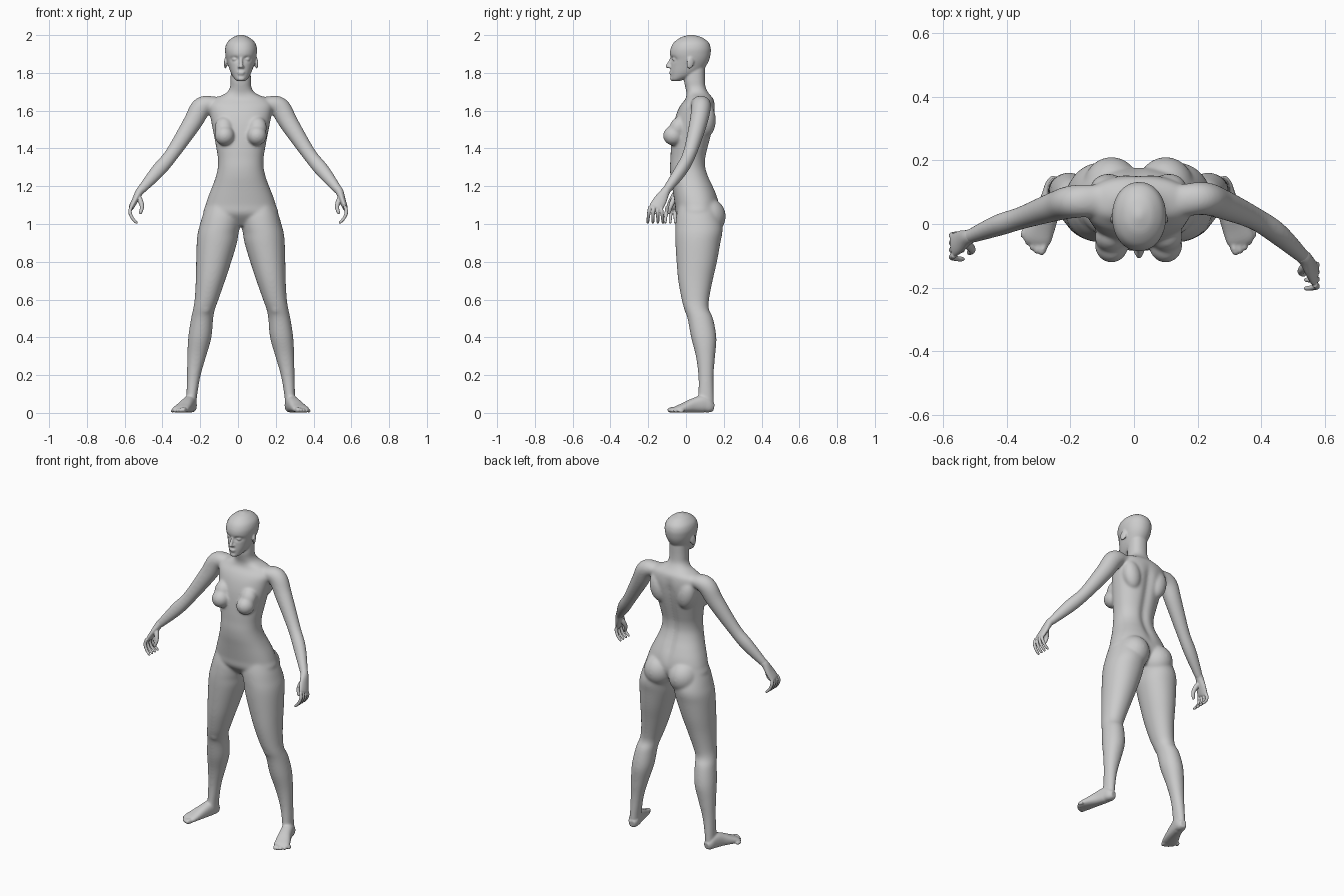
import bpy, bmesh
from math import sin, cos, pi, exp, copysign
from mathutils import Vector, Matrix, Euler

C = 0.0145  # symmetry plane of the trunk


def spline(secs, steps):
    """Catmull-Rom through tuples of any length."""
    out = []
    for i in range(len(secs) - 1):
        p0, p1, p2 = secs[max(i - 1, 0)], secs[i], secs[i + 1]
        p3 = secs[min(i + 2, len(secs) - 1)]
        for k in range(steps):
            t = k / steps
            out.append([0.5 * (2*b + (c - a)*t + (2*a - 5*b + 4*c - d)*t*t + (3*b - a - 3*c + d)*t**3)
                        for a, b, c, d in zip(p0, p1, p2, p3)])
    return out + [list(secs[-1])]


def loft(bm, secs, ref=None, n=32, power=2.0, steps=4):
    """Skin sections (x, y, z, ra, rb); flat rings, or rings square to the path if ref is given."""
    rows = spline(secs, steps)
    pts = [Vector(r[:3]) for r in rows]
    rings, e = [], 2 / power
    for i, r in enumerate(rows):
        a, b = Vector((1, 0, 0)), Vector((0, 1, 0))
        if ref:
            t = (pts[min(i + 1, len(pts) - 1)] - pts[max(i - 1, 0)]).normalized()
            b = Vector(ref)
            b = (b - t * b.dot(t)).normalized()
            a = b.cross(t)
        ring = []
        for k in range(n):
            c, s = cos(2*pi*k/n), sin(2*pi*k/n)
            ring.append(bm.verts.new(pts[i] + a * r[3] * copysign(abs(c)**e, c)
                                     + b * r[4] * copysign(abs(s)**e, s)))
        rings.append(ring)
    for r0, r1 in zip(rings, rings[1:]):
        for k in range(n):
            bm.faces.new((r0[k], r0[(k+1) % n], r1[(k+1) % n], r1[k]))
    bm.faces.new(rings[0])
    bm.faces.new(rings[-1])
    return [v for ring in rings for v in ring]


def ball(bm, loc, size, rot=(0, 0, 0)):
    m = Matrix.Translation(loc) @ Euler(rot).to_matrix().to_4x4() @ Matrix.Diagonal((*size, 1))
    bmesh.ops.create_uvsphere(bm, u_segments=24, v_segments=14, radius=1, matrix=m)


def finish(bm, name, voxel):
    """Fuse overlapping parts into one smooth skin."""
    bmesh.ops.recalc_face_normals(bm, faces=bm.faces[:])
    me = bpy.data.meshes.new(name)
    bm.to_mesh(me)
    bm.free()
    ob = bpy.data.objects.new(name, me)
    bpy.context.collection.objects.link(ob)
    mod = ob.modifiers.new("skin", 'REMESH')
    mod.mode, mod.voxel_size, mod.use_smooth_shade = 'VOXEL', voxel, True
    dg = bpy.context.evaluated_depsgraph_get()
    new = bpy.data.meshes.new_from_object(ob.evaluated_get(dg))
    ob.modifiers.clear()
    ob.data = new
    new.name = name
    new.polygons.foreach_set("use_smooth", [True] * len(new.polygons))
    sm = ob.modifiers.new("smooth", 'SMOOTH')
    sm.factor, sm.iterations = 0.5, 4
    return ob


def flat(rows, x=C):
    """Rows (z, half width, front y, back y) to ring sections."""
    return [(x, (f + b) / 2, z, w, (b - f) / 2) for z, w, f, b in rows]


body = bmesh.new()

# trunk and neck, with a spine groove
trunk = loft(body, flat([
    (.99, .10, .0, .13), (1.05, .193, -.05, .17), (1.1, .186, -.058, .175), (1.15, .17, -.066, .165),
    (1.2, .15, -.074, .145), (1.25, .132, -.082, .122), (1.3, .121, -.085, .107), (1.35, .121, -.082, .107),
    (1.4, .129, -.08, .118), (1.46, .14, -.075, .133), (1.53, .154, -.065, .148), (1.59, .165, -.048, .155),
    (1.63, .17, -.028, .153), (1.662, .145, -.003, .145), (1.69, .082, .003, .122), (1.72, .058, -.003, .105),
    (1.76, .054, -.01, .1), (1.83, .052, -.005, .1)]), n=64, power=2.25)
for v in trunk:
    if v.co.y > .05 and 1.1 < v.co.z < 1.65:
        fade = min(1, (v.co.z - 1.1) / .1, (1.65 - v.co.z) / .08)
        v.co.y -= .014 * fade * exp(-((v.co.x - C) / .024) ** 2)

# head, with eye sockets pressed in
head = loft(body, flat([
    (1.756, .018, -.07, -.035), (1.765, .031, -.079, -.01), (1.785, .046, -.081, .045),
    (1.81, .058, -.082, .085), (1.84, .068, -.08, .108), (1.87, .077, -.079, .123),
    (1.9, .083, -.085, .13), (1.93, .084, -.081, .131), (1.96, .074, -.065, .12),
    (1.985, .048, -.033, .09), (1.997, .022, .0, .055), (2.002, .006, .02, .032)], .016),
    n=72, power=2.1, steps=6)
for v in head:
    if v.co.y < 0:
        dx = abs(v.co.x - .016) - .034
        v.co.y += .017 * exp(-(dx / .017) ** 2 - ((v.co.z - 1.873) / .011) ** 2)

# nose and mouth
loft(body, [(.016, -.072, 1.888, .008, .008), (.016, -.083, 1.862, .008, .01),
            (.016, -.094, 1.84, .011, .012), (.016, -.09, 1.826, .01, .01)], n=16)
ball(body, (.016, -.098, 1.834), (.011, .011, .009))
ball(body, (.016, -.079, 1.803), (.021, .011, .005))
ball(body, (.016, -.077, 1.794), (.018, .011, .006))
ball(body, (.016, -.072, 1.769), (.02, .013, .012))

for s in (-1, 1):
    X = lambda d: C + s * d
    # face details and ear
    ball(body, (.016 + s*.011, -.084, 1.831), (.007, .01, .007))
    ball(body, (.016 + s*.033, -.06, 1.872), (.016, .012, .009), (0, 0, s*.35))
    ball(body, (.016 + s*.082, .022, 1.853), (.007, .02, .033), (-.2, 0, s*.3))
    # breast
    ball(body, (X(.085), -.066, 1.468), (.053, .056, .053))
    ball(body, (X(.088), -.042, 1.51), (.05, .046, .06), (-.35, 0, 0))
    # shoulder blade, buttock
    ball(body, (X(.095), .11, 1.55), (.055, .048, .09), (0, s*.2, 0))
    ball(body, (X(.085), .115, 1.04), (.09, .096, .098))
    # leg: rows (z, inner x, outer x, front y, back y)
    leg = [(1.12, .04, .17, -.03, .15), (1.05, .0, .2, -.05, .175), (.99, .003, .218, -.056, .192),
           (.95, .012, .228, -.057, .192), (.9, .02, .233, -.056, .182), (.8, .05, .236, -.05, .164),
           (.7, .083, .238, -.041, .141), (.6, .118, .244, -.023, .122), (.55, .136, .252, -.009, .121),
           (.5, .146, .263, .008, .143), (.4, .155, .278, .027, .161), (.3, .183, .283, .052, .154),
           (.2, .212, .285, .065, .146), (.1, .23, .287, .065, .146), (.05, .235, .288, .06, .146),
           (.012, .24, .286, .065, .14)]
    loft(body, [(X((i + o) / 2), (f + b) / 2, z, (o - i) / 2, (b - f) / 2) for z, i, o, f, b in leg],
         n=48, power=2.1)
    ball(body, (X(.188), .022, .56), (.034, .034, .045))
    # foot and toes
    loft(body, [(X(.258), .147, .03, .018, .02), (X(.262), .125, .034, .03, .033),
                (X(.27), .09, .046, .034, .045), (X(.285), .04, .039, .037, .038),
                (X(.305), -.01, .027, .043, .026), (X(.319), -.045, .019, .045, .018),
                (X(.325), -.062, .014, .038, .012)], ref=(0, 0, 1), power=2.4)
    for t in range(5):
        r = .0155 - .0014 * t
        ball(body, (X(.299 + .0155 * t), -.074 + .003 * t * t, r), (r * .8, .027 - .002 * t, r), (0, 0, s * .3))

# arms follow a slightly different pose on each side: shoulder, upper arm, elbow, forearm, wrist
poses = {"right": (-1, [(-.19, .07, 1.62), (-.245, .056, 1.53), (-.35, .02, 1.37),
                        (-.425, -.004, 1.28), (-.522, -.042, 1.17)], (-.564, -.066, 1.09)),
         "left": (1, [(.217, .08, 1.62), (.272, .064, 1.53), (.377, .018, 1.37),
                      (.45, -.03, 1.28), (.538, -.11, 1.17)], (.566, -.158, 1.09))}
radii = [(.054, .052), (.05, .047), (.038, .036), (.038, .034), (.022, .022)]
for side, (s, path, knuckle) in poses.items():
    arm = [(C + s*.04, .075, 1.635, .032, .045), (C + s*.13, .074, 1.637, .037, .05)]
    arm += [(*p, *r) for p, r in zip(path, radii)]
    loft(body, arm, ref=(0, 1, 0), steps=6)

    # hand: palm, four curled fingers, thumb
    hand = bmesh.new()
    w, k, f = Vector(path[-1]), Vector(knuckle), Vector(path[-2])
    mid = w.lerp(k, .5)
    loft(hand, [(*w.lerp(f, .15), .022, .022), (*w, .021, .024), (*mid, .017, .034),
                (*k, .014, .037), (*(k + (k - w) * .1), .008, .033)], ref=(0, 1, 0))
    for i in range(4):
        u = (i - 1.5) / 1.5
        d = .004 * (1 - abs(u))
        base = k + Vector((0, u * .028, .004 + d))
        loft(hand, [(*(base + Vector((-s * dx, u * dy - .004, -dz - d))), r, r) for dx, dy, dz, r in
                    [(0, 0, 0, .0095), (-.008, .006, .03, .0095), (.004, .01, .062, .0085),
                     (.024, .012, .084, .0075), (.032, .012, .089, .004)]], ref=(0, 1, 0), n=16)
    loft(hand, [(w.x - s * dx, w.y + dy, w.z - dz, r, r) for dx, dy, dz, r in
                [(-.008, -.012, .02, .014), (.006, -.028, .05, .014), (.014, -.04, .08, .011),
                 (.006, -.047, .108, .009), (.002, -.049, .117, .005)]], ref=(0, 1, 0), n=16)
    finish(hand, side + "_hand", .003)

# one continuous skin, smoothed more on trunk and limbs than on face and feet
skin = finish(body, "body", .005)
group = skin.vertex_groups.new(name="soft")
levels = {}
for v in skin.data.vertices:
    z = v.co.z
    levels.setdefault(round(max(0, min(1, (z - .06) / .1, (1.76 - z) / .06)), 1), []).append(v.index)
for weight, ids in levels.items():
    group.add(ids, weight, 'REPLACE')
soft = skin.modifiers.new("soften", 'SMOOTH')
soft.factor, soft.iterations, soft.vertex_group = 0.5, 30, "soft"
